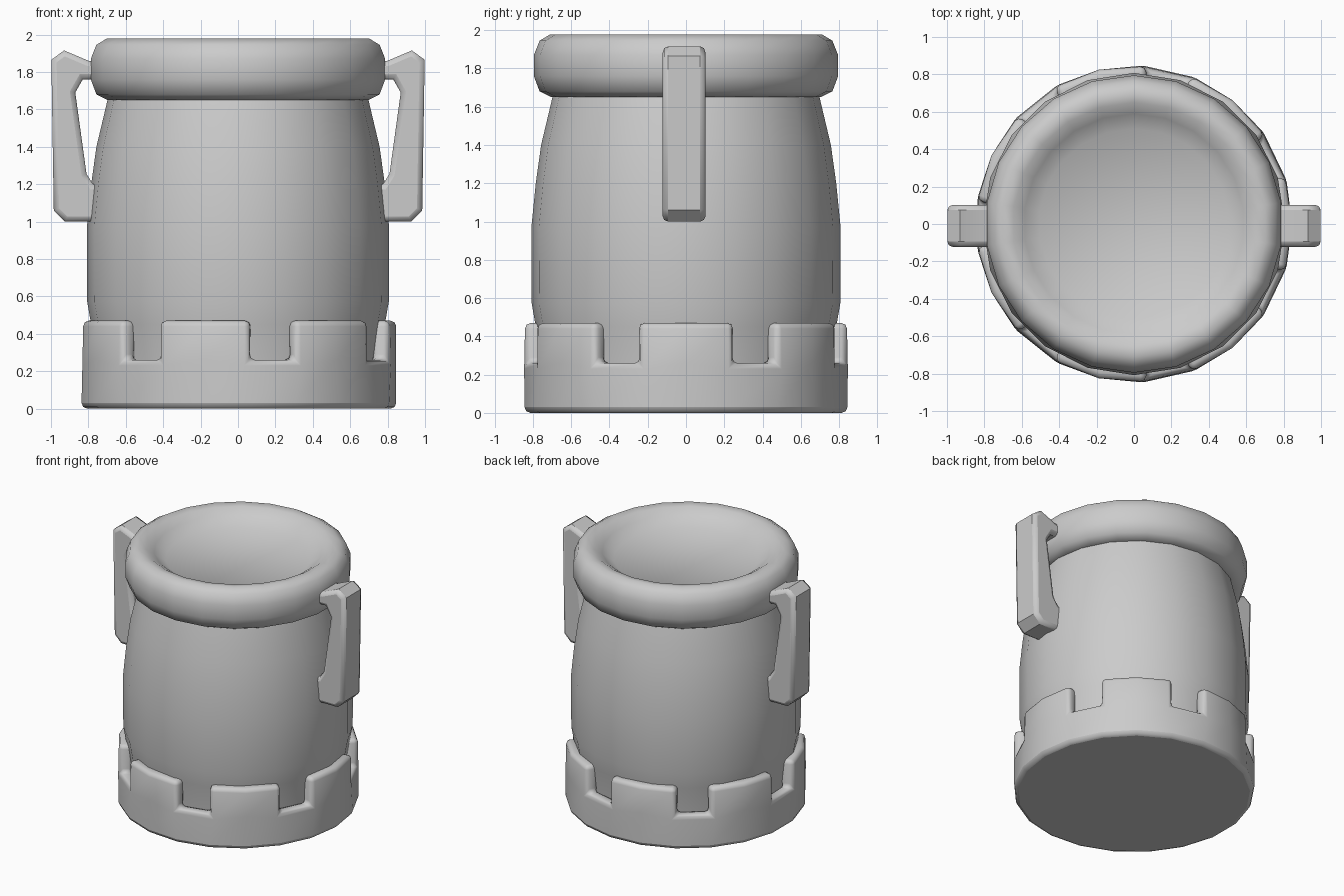
import bpy, bmesh, math

if "Cube" in bpy.data.objects:
    bpy.data.objects.remove(bpy.data.objects["Cube"])


def finish(name, bm, angle=40):
    me = bpy.data.meshes.new(name)
    bm.to_mesh(me)
    bm.free()
    ob = bpy.data.objects.new(name, me)
    bpy.context.collection.objects.link(ob)
    bpy.ops.object.select_all(action='DESELECT')
    ob.select_set(True)
    bpy.context.view_layer.objects.active = ob
    bpy.ops.object.shade_smooth_by_angle(angle=math.radians(angle))
    return ob


def add_bevel(ob, width, limit, segments=2):
    m = ob.modifiers.new("bevel", 'BEVEL')
    m.width = width
    m.segments = segments
    m.limit_method = 'ANGLE'
    m.angle_limit = math.radians(limit)


def circle(bm, r, z, n, start):
    return [bm.verts.new((r * math.cos(start + 2 * math.pi * i / n),
                          r * math.sin(start + 2 * math.pi * i / n), z)) for i in range(n)]


def lathe(name, profile, n, start, angle=40):
    """Revolve (radius, z) points and cap both ends."""
    bm = bmesh.new()
    rings = [circle(bm, r, z, n, start) for r, z in profile]
    for a, b in zip(rings, rings[1:]):
        for i in range(n):
            j = (i + 1) % n
            bm.faces.new((a[i], a[j], b[j], b[i]))
    bm.faces.new(rings[0][::-1])
    bm.faces.new(rings[-1])
    bmesh.ops.recalc_face_normals(bm, faces=bm.faces)
    return finish(name, bm, angle)


# Barrel body
lathe("body", [(0.74, 0.05), (0.755, 0.25), (0.785, 0.45), (0.806, 0.57), (0.808, 0.97),
               (0.785, 1.2), (0.757, 1.4), (0.70, 1.64), (0.68, 1.72)], 20, 0)

# Rounded rim with the sunken lid
lathe("rim", [(0.62, 1.655), (0.705, 1.65), (0.765, 1.68), (0.795, 1.76), (0.795, 1.87),
              (0.765, 1.945), (0.71, 1.978), (0.65, 1.968), (0.59, 1.93), (0.51, 1.87)],
      22, math.pi / 2, 50)

# Base cup with seven teeth: 21 sides, two sides per tooth and one per notch
N = 21
bm = bmesh.new()
low, mid, high = [circle(bm, 0.846, z, N, 0) for z in (0.0, 0.26, 0.47)]
bm.faces.new(low[::-1])
for i in range(N):
    j = (i + 1) % N
    bm.faces.new((low[i], low[j], mid[j], mid[i]))
    if i % 3 != 1:
        bm.faces.new((mid[i], mid[j], high[j], high[i]))
base = finish("base", bm)
s = base.modifiers.new("thickness", 'SOLIDIFY')
s.thickness = 0.1
s.offset = -1
s.use_even_offset = True
add_bevel(base, 0.03, 50)

# Side handles
outline = [(0.93, 1.915), (0.998, 1.865), (0.985, 1.06), (0.925, 1.0), (0.73, 1.0),
           (0.73, 1.2), (0.775, 1.2), (0.81, 1.255), (0.87, 1.69), (0.83, 1.76),
           (0.73, 1.76), (0.73, 1.85), (0.80, 1.86)]
for side, name in ((1, "handle_right"), (-1, "handle_left")):
    bm = bmesh.new()
    face = bm.faces.new([bm.verts.new((side * x, -0.122, z)) for x, z in outline])
    out = bmesh.ops.extrude_face_region(bm, geom=[face])
    for v in out["geom"]:
        if isinstance(v, bmesh.types.BMVert):
            v.co.y = 0.102
    bmesh.ops.recalc_face_normals(bm, faces=bm.faces)
    add_bevel(finish(name, bm), 0.028, 65)
